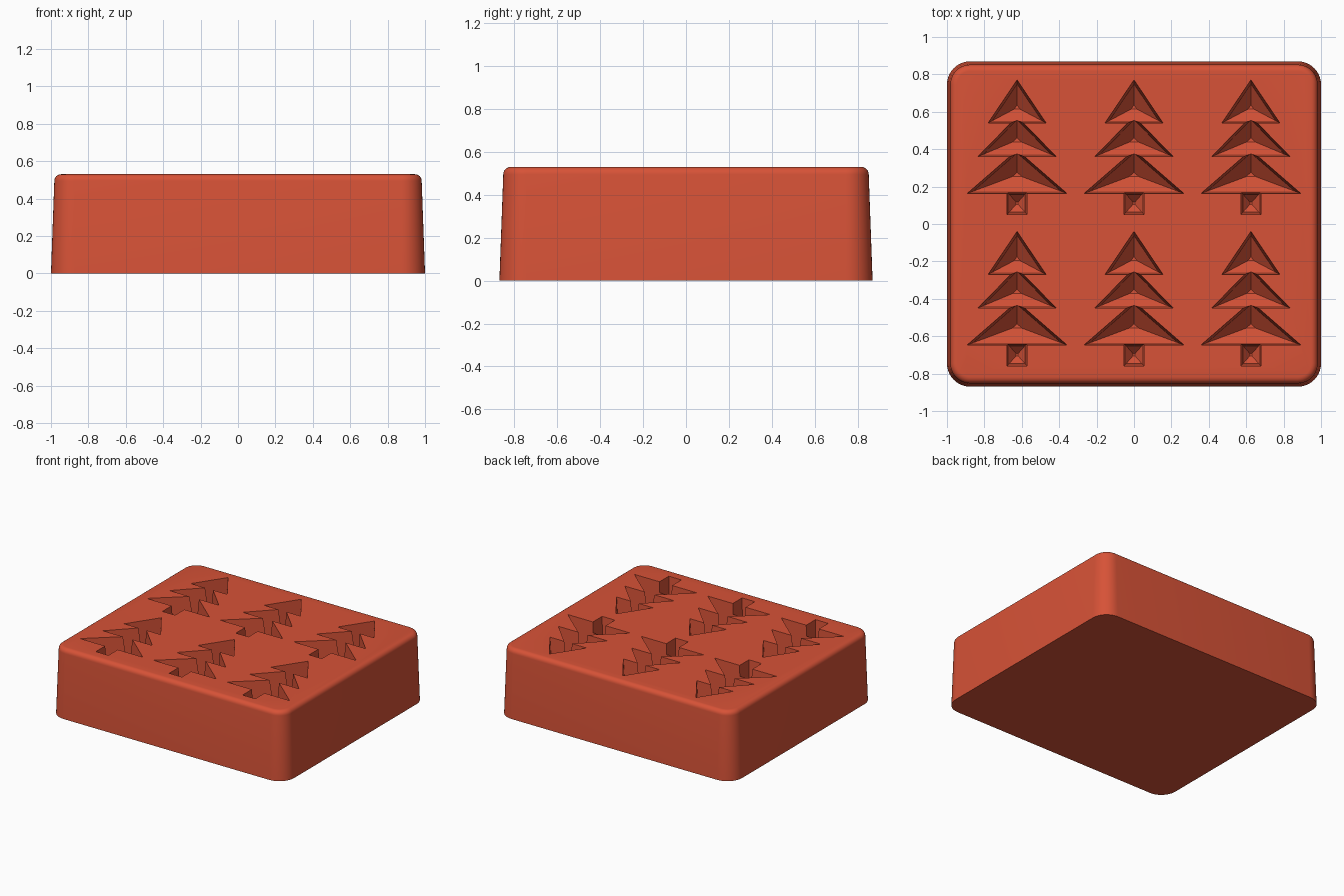
import bpy, bmesh, math
from mathutils import Vector

cube = bpy.data.objects.get("Cube")
if cube:
    bpy.data.objects.remove(cube, do_unlink=True)

TOP = 0.53

# One terracotta silicone colour
terracotta = bpy.data.materials.new("terracotta_red")
terracotta.use_nodes = True
colour = (0.68, 0.085, 0.038, 1)
terracotta.diffuse_color = colour
shader = next(n for n in terracotta.node_tree.nodes if n.type == 'BSDF_PRINCIPLED')
shader.inputs["Base Color"].default_value = colour
shader.inputs["Roughness"].default_value = 0.6


def make_object(name, bm):
    bmesh.ops.recalc_face_normals(bm, faces=bm.faces)
    mesh = bpy.data.meshes.new(name)
    bm.to_mesh(mesh)
    bm.free()
    mesh.materials.append(terracotta)
    obj = bpy.data.objects.new(name, mesh)
    bpy.context.collection.objects.link(obj)
    return obj


def loft(bm, rings):
    """Skin a stack of closed rings and cap both ends."""
    loops = [[bm.verts.new(p) for p in ring] for ring in rings]
    for low, high in zip(loops, loops[1:]):
        for i in range(len(low)):
            j = (i + 1) % len(low)
            bm.faces.new((low[i], low[j], high[j], high[i]))
    bm.faces.new(loops[0][::-1])
    bm.faces.new(loops[-1])


def rounded_rectangle(half_x, half_y, radius, z, steps=10):
    ring = []
    for corner, (sx, sy) in enumerate([(1, 1), (-1, 1), (-1, -1), (1, -1)]):
        for k in range(steps + 1):
            a = math.pi / 2 * (corner + k / steps)
            ring.append((sx * (half_x - radius) + radius * math.cos(a),
                         sy * (half_y - radius) + radius * math.sin(a), z))
    return ring


# Tapered block with rounded corners and a filleted top rim
fillet = 0.035
levels = [(0, 0)]
for k in range(7):
    a = math.pi / 2 * k / 6
    levels.append((0.018 + fillet * (1 - math.cos(a)), TOP - fillet * (1 - math.sin(a))))
bm = bmesh.new()
loft(bm, [rounded_rectangle(1 - d, 0.87 - d, 0.125 - d, z) for d, z in levels])
block = make_object("mould_block", bm)


def pocket_rings(outline, centre, inradius):
    """Steep walls running down to a hipped, slightly blunted floor."""
    profile = [(0, 0.03), (0, 0), (0.012, -0.23),
               (inradius * 0.9, -0.23 - inradius * 0.85)]
    rings = []
    for inset, dz in profile:
        s = 1 - inset / inradius
        rings.append([(centre.x + (p.x - centre.x) * s,
                       centre.y + (p.y - centre.y) * s, TOP + dz) for p in outline])
    return rings


def tier(half_width, base, tip):
    side = math.hypot(half_width, tip - base)
    inradius = half_width * (tip - base) / (half_width + side)
    outline = [Vector((-half_width, base)), Vector((half_width, base)), Vector((0, tip))]
    return outline, Vector((0, base + inradius)), inradius


def trunk(half_width, low, high):
    outline = [Vector((x, y)) for x, y in ((-half_width, low), (half_width, low),
                                           (half_width, high), (-half_width, high))]
    return outline, Vector((0, (low + high) / 2)), half_width


# Tree-shaped pockets: three overlapping tiers and a trunk, in two rows of three
parts = {
    "upper_tier": tier(0.155, 0.54, 0.77),
    "middle_tier": tier(0.21, 0.36, 0.575),
    "lower_tier": tier(0.267, 0.163, 0.395),
    "trunk": trunk(0.054, 0.05, 0.172),
}
cutters = []
for name, (outline, centre, inradius) in parts.items():
    bm = bmesh.new()
    for x in (-0.625, 0, 0.625):
        for y in (0, -0.81):
            rings = pocket_rings(outline, centre, inradius)
            loft(bm, [[(px + x, py + y, pz) for px, py, pz in ring] for ring in rings])
    cutter = make_object(name + "_cutter", bm)
    cutter.hide_render = True
    cutters.append(cutter)
    cut = block.modifiers.new(name, 'BOOLEAN')
    cut.operation = 'DIFFERENCE'
    cut.solver = 'EXACT'
    cut.object = cutter

# Bake the cuts and remove the cutters
bpy.context.view_layer.update()
evaluated = block.evaluated_get(bpy.context.evaluated_depsgraph_get())
carved = bpy.data.meshes.new_from_object(evaluated)
block.modifiers.clear()
block.data = carved
for cutter in cutters:
    bpy.data.objects.remove(cutter, do_unlink=True)

# Smooth rounded corners, keep pocket edges crisp
bpy.ops.object.select_all(action='DESELECT')
block.select_set(True)
bpy.context.view_layer.objects.active = block
bpy.ops.object.shade_smooth_by_angle(angle=math.radians(30))
